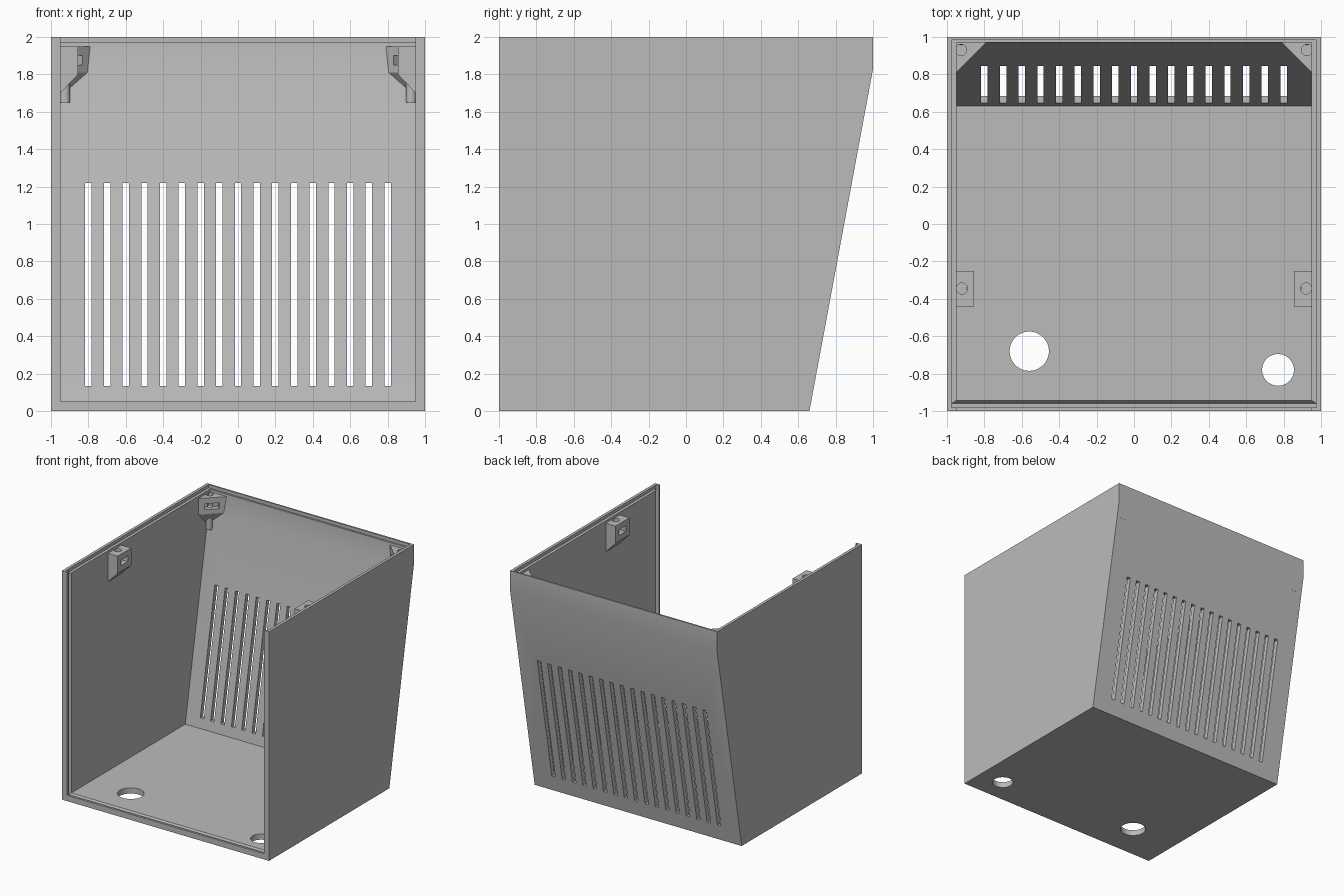
import bpy, bmesh
from math import radians
from mathutils import Vector

cube = bpy.data.objects.get("Cube")
if cube:
    bpy.data.objects.remove(cube, do_unlink=True)

grey = bpy.data.materials.new("light_grey_plastic")
grey.use_nodes = True
GREY = (0.5, 0.5, 0.5, 1)
grey.diffuse_color = GREY
grey.node_tree.nodes["Principled BSDF"].inputs["Base Color"].default_value = GREY


def loft(name, loops):
    """Closed solid through matching loops of points."""
    bm = bmesh.new()
    rings = [[bm.verts.new(p) for p in loop] for loop in loops]
    n = len(rings[0])
    for a, b in zip(rings, rings[1:]):
        for i in range(n):
            j = (i + 1) % n
            bm.faces.new((a[i], a[j], b[j], b[i]))
    bm.faces.new(rings[0])
    bm.faces.new(rings[-1])
    bmesh.ops.recalc_face_normals(bm, faces=bm.faces[:])
    mesh = bpy.data.meshes.new(name)
    bm.to_mesh(mesh)
    bm.free()
    mesh.materials.append(grey)
    obj = bpy.data.objects.new(name, mesh)
    bpy.context.collection.objects.link(obj)
    return obj


def side_prism(name, profile, x0, x1):
    """Extrude a (y, z) profile along x."""
    return loft(name, [[(x, y, z) for y, z in profile] for x in (x0, x1)])


def box(name, x0, x1, y0, y1, z0, z1):
    return side_prism(name, [(y0, z0), (y1, z0), (y1, z1), (y0, z1)], x0, x1)


def cylinder(name, x, y, r, z0, z1, sides=32):
    bpy.ops.mesh.primitive_cylinder_add(vertices=sides, radius=r, depth=z1 - z0,
                                        location=(x, y, (z0 + z1) / 2))
    obj = bpy.context.object
    obj.name = name
    obj.data.materials.append(grey)
    return obj


def combine(obj, others, operation="DIFFERENCE"):
    """Apply booleans in turn, then remove the helper solids."""
    for other in others:
        other.hide_render = True
        mod = obj.modifiers.new("cut", "BOOLEAN")
        mod.operation = operation
        mod.solver = "EXACT"
        mod.object = other
        bpy.context.view_layer.update()
        with bpy.context.temp_override(object=obj, active_object=obj):
            bpy.ops.object.modifier_apply(modifier=mod.name)
        bpy.data.objects.remove(other, do_unlink=True)


def smooth(obj):
    bpy.ops.object.select_all(action="DESELECT")
    obj.select_set(True)
    bpy.context.view_layer.objects.active = obj
    bpy.ops.object.shade_smooth_by_angle(angle=radians(30))


# Outer housing with a back that leans outward, open at the front and top
housing = side_prism("housing", [(-1, 0), (0.66, 0), (1, 1.83), (1, 2), (-1, 2)], -1, 1)
cavity = side_prism("cavity_cutter", [(-1.2, 0.05), (0.63, 0.05), (0.953, 1.8),
                                      (0.97, 1.95), (0.97, 2.2), (-1.2, 2.2)], -0.95, 0.95)

# Panel groove behind the front lip, and ledge inside the top rim
groove = loft("groove_cutter", [
    [(-w, y, z), (w, y, z), (w, y, 2.2), (-w, y, 2.2)]
    for y, w, z in ((-0.939, 0.944, 0.057), (-0.96, 0.975, 0.022), (-0.981, 0.975, 0.022))])
ledge = box("ledge_cutter", -0.975, 0.975, -0.97, 0.985, 1.972, 2.2)

# Cable holes in the floor
holes = [cylinder("hole_cutter", x, y, r, -0.1, 0.2, 48)
         for x, y, r in ((-0.56, -0.68, 0.105), (0.77, -0.78, 0.085))]

# Row of ventilation slots in the back
slots = [box("slot_cutter", x - 0.017, x + 0.017, 0.55, 1.1, 0.135, 1.22)
         for x in (i / 10 for i in range(-8, 9))]
combine(housing, [cavity, groove, ledge] + holes + slots)
smooth(housing)

for side, s in (("left", 1), ("right", -1)):
    # Side screw boss: block with a sloping underside
    section = [(0.96, 1.95), (0.855, 1.95), (0.855, 1.8), (0.96, 1.69)]
    boss = loft(side + "_side_boss", [[(s * x, y, z) for x, z in section]
                                      for y in (-0.44, -0.25)])
    nut_slot = box("slot_cutter", s * 0.82, s * 0.945, -0.39, -0.3, 1.85, 1.9)
    combine(boss, [nut_slot, cylinder("hole_cutter", s * 0.92, -0.345, 0.03, 1.76, 2.1, 24)])
    smooth(boss)

    # Corner screw boss: triangular block tapering down into the corner
    corner = Vector((0.96, 0.975))
    tri = lambda a, z: [(s * x, y, z) for x, y in (
        corner, corner - Vector((a, 0)), corner - Vector((0, a)))]
    boss = loft(side + "_corner_boss", [tri(0.175, 1.95), tri(0.175, 1.81), tri(0.06, 1.69)])
    post = cylinder("post", s * 0.925, 0.925, 0.027, 1.65, 1.85, 24)
    combine(boss, [post], "UNION")
    nut_slot = box("slot_cutter", -0.035, 0.035, -0.06, 0.06, 1.85, 1.9)
    nut_slot.rotation_euler.z = s * radians(45)
    nut_slot.location = (s * 0.88, 0.895, 0)
    combine(boss, [nut_slot, cylinder("hole_cutter", s * 0.925, 0.93, 0.03, 1.84, 2.1, 24)])
    smooth(boss)
